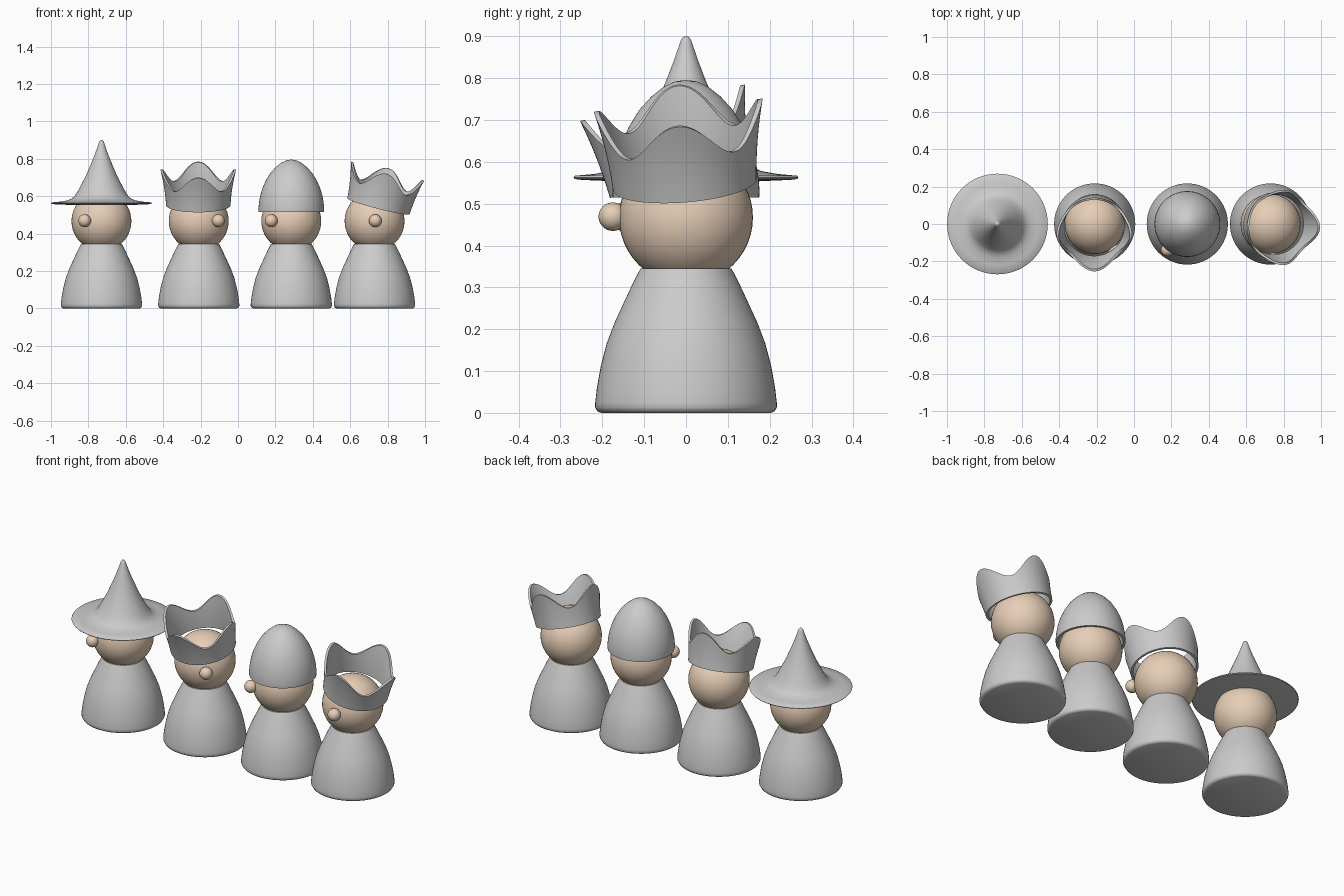
import bpy, math

if "Cube" in bpy.data.objects:
    bpy.data.objects.remove(bpy.data.objects["Cube"])

SEG = 64
skin = bpy.data.materials.new("skin")
skin.diffuse_color = (0.80, 0.62, 0.47, 1)
skin.use_nodes = True
skin.node_tree.nodes["Principled BSDF"].inputs["Base Color"].default_value = skin.diffuse_color


def finish(ob, mat=None):
    bpy.ops.object.select_all(action='DESELECT')
    ob.select_set(True)
    bpy.context.view_layer.objects.active = ob
    bpy.ops.object.shade_smooth_by_angle(angle=math.radians(40))
    if mat:
        ob.data.materials.append(mat)
    return ob


def mesh_object(name, verts, faces, loc):
    me = bpy.data.meshes.new(name)
    me.from_pydata(verts, [], faces)
    ob = bpy.data.objects.new(name, me)
    bpy.context.collection.objects.link(ob)
    ob.location = loc
    return finish(ob)


def lathe(name, profile, loc):
    """Revolve (radius, height) points, given bottom to top outside; radius 0 makes a pole."""
    verts, faces, rings = [], [], []
    for r, z in profile:
        start, n = len(verts), (SEG if r > 0 else 1)
        rings.append([start + i % n for i in range(SEG)])
        for i in range(n):
            a = 2 * math.pi * i / SEG
            verts.append((r * math.cos(a), r * math.sin(a), z))
    for lo, hi in zip(rings, rings[1:]):
        for i in range(SEG):
            j = (i + 1) % SEG
            quad = (lo[i], lo[j], hi[j], hi[i])
            faces.append(tuple(dict.fromkeys(quad)))
    return mesh_object(name, verts, faces, loc)


def ball(name, r, loc):
    bpy.ops.mesh.primitive_uv_sphere_add(segments=48, ring_count=24, radius=r, location=loc)
    ob = bpy.context.object
    ob.name = name
    return finish(ob, skin)


def crown(name, loc, tilt):
    """Flared open band with four wavy points, built as a closed thin wall."""
    n, rows, wall = 96, 6, 0.012
    verts, faces = [], []
    levels = [(k / rows, 0) for k in range(rows + 1)] + [(k / rows, wall) for k in range(rows, -1, -1)]
    for t, inset in levels:
        for i in range(n):
            a = 2 * math.pi * i / n
            z = t * (0.15 + 0.045 * math.cos(4 * a))
            r = 0.172 + 0.012 * z / 0.195 + 0.018 * (z / 0.195) ** 2 - inset
            verts.append((r * math.cos(a), r * math.sin(a), z))
    m = len(levels)
    for k in range(m):
        for i in range(n):
            j, k2 = (i + 1) % n, (k + 1) % m
            faces.append((k * n + i, k * n + j, k2 * n + j, k2 * n + i))
    ob = mesh_object(name, verts, faces, loc)
    ob.rotation_euler = [math.radians(d) for d in tilt]


BODY = [(0, 0), (0.203, 0), (0.212, 0.004), (0.217, 0.013), (0.217, 0.025), (0.213, 0.06),
        (0.204, 0.11), (0.190, 0.165), (0.171, 0.215), (0.148, 0.265), (0.127, 0.31),
        (0.109, 0.345), (0, 0.345)]
POINTED_HAT = [(0, 0.553), (0.16, 0.553), (0.25, 0.557), (0.266, 0.559), (0.269, 0.563), (0.265, 0.567),
               (0.22, 0.571), (0.18, 0.578), (0.158, 0.588), (0.143, 0.602), (0.125, 0.63),
               (0.104, 0.67), (0.083, 0.71), (0.064, 0.755), (0.045, 0.80), (0.028, 0.845),
               (0.016, 0.88), (0.012, 0.892), (0.006, 0.899), (0, 0.90)]
HELMET = [(0, 0.775), (0.04, 0.76), (0.08, 0.723), (0.12, 0.667), (0.148, 0.60), (0.160, 0.55),
          (0.163, 0.515), (0.175, 0.515), (0.176, 0.53), (0.173, 0.565), (0.166, 0.605),
          (0.154, 0.645), (0.136, 0.685), (0.112, 0.724), (0.083, 0.756), (0.054, 0.779),
          (0.027, 0.792), (0, 0.796)]

# bodies, heads and noses
for k, (x, nose_dx) in enumerate([(-0.73, -0.09), (-0.21, 0.105), (0.285, -0.107), (0.73, 0.004)], 1):
    lathe(f"body_{k}", BODY, (x, 0, 0))
    ball(f"head_{k}", 0.16, (x, 0, 0.467))
    ball(f"nose_{k}", 0.034, (x + nose_dx, -math.sqrt(0.175 ** 2 - nose_dx ** 2), 0.469))

# headgear
lathe("pointed_hat", POINTED_HAT, (-0.73, 0, 0))
crown("crown_forward", (-0.2125, -0.014, 0.551), (12.5, 0, 0))
lathe("helmet", HELMET, (0.285, 0, 0))
crown("crown_sideways", (0.751, -0.003, 0.546), (4.5, 14.5, 0))
